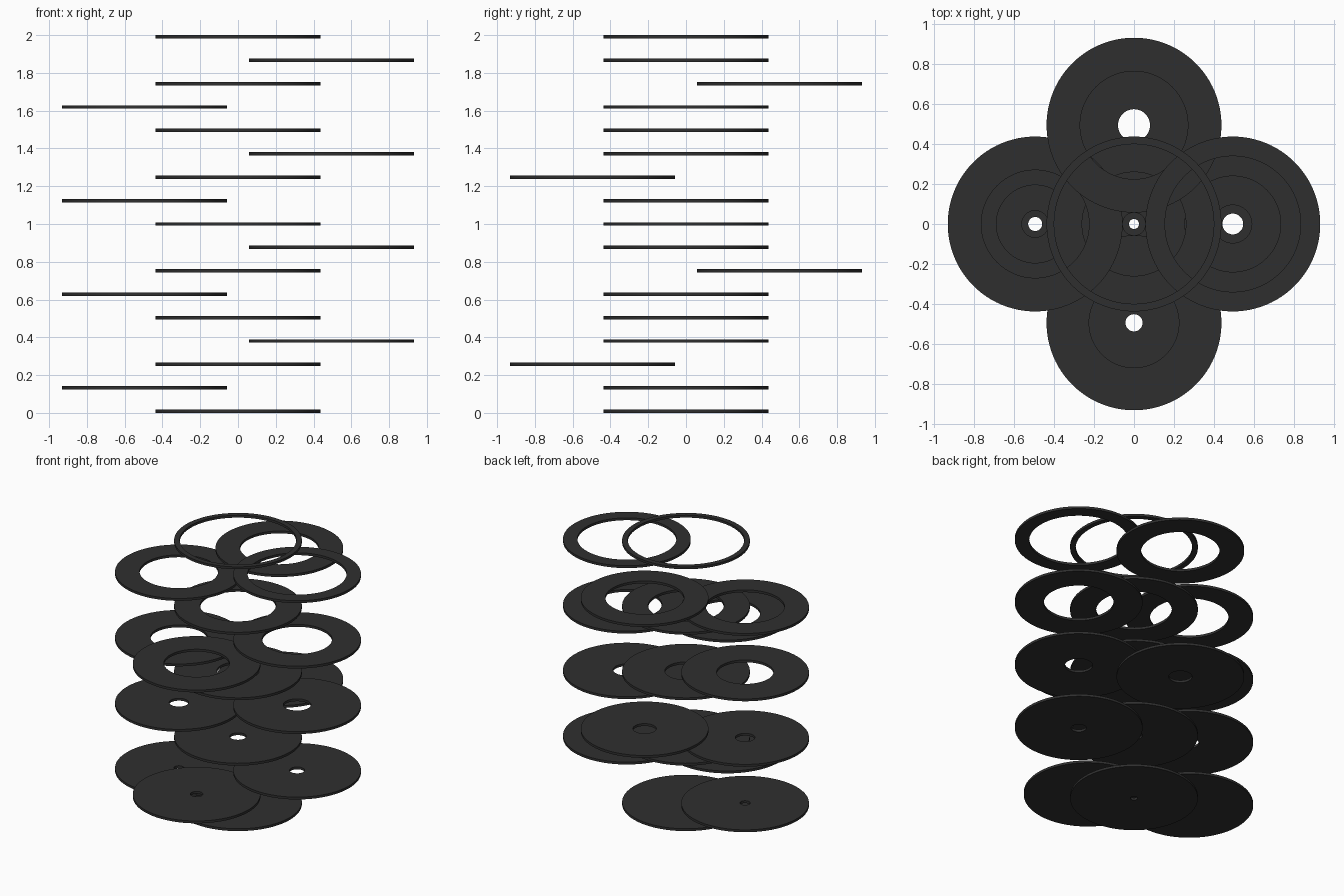
import bpy
import bmesh
import math

cube = bpy.data.objects.get("Cube")
if cube:
    bpy.data.objects.remove(cube, do_unlink=True)

SEGMENTS = 96
OUTER = 0.438
THICK = 0.018
OFFSET = 0.495
STEP = (2 - THICK) / 16

# Dark grey material shared by every ring
grey = bpy.data.materials.new("dark_grey")
grey.use_nodes = True
colour = (0.028, 0.028, 0.028, 1)
grey.diffuse_color = colour
grey.node_tree.nodes["Principled BSDF"].inputs["Base Color"].default_value = colour


def make_ring(name, x, y, z, hole):
    """Flat washer: a rectangular section turned around the z axis."""
    bm = bmesh.new()
    section = [(hole, 0), (OUTER, 0), (OUTER, THICK), (hole, THICK)]
    verts = [bm.verts.new((r, 0, h)) for r, h in section]
    edges = [bm.edges.new((verts[i], verts[(i + 1) % 4])) for i in range(4)]
    bmesh.ops.spin(bm, geom=verts + edges, cent=(0, 0, 0), axis=(0, 0, 1),
                   angle=math.tau, steps=SEGMENTS, use_merge=True)
    bmesh.ops.remove_doubles(bm, verts=bm.verts, dist=0.0001)
    bmesh.ops.recalc_face_normals(bm, faces=bm.faces)
    mesh = bpy.data.meshes.new(name)
    bm.to_mesh(mesh)
    bm.free()
    mesh.materials.append(grey)
    ring = bpy.data.objects.new(name, mesh)
    ring.location = (x, y, z)
    bpy.context.collection.objects.link(ring)
    ring.select_set(True)
    bpy.context.view_layer.objects.active = ring


# Hole radius of each ring, from the bottom up
holes = [0.025, 0.035, 0.043, 0.052, 0.057, 0.067, 0.08, 0.095, 0.145,
         0.195, 0.225, 0.24, 0.26, 0.27, 0.27, 0.34, 0.4]

# Rings step through centre, right, front or back, and left
places = [("centre", 0, 0), ("right", -1, 0), ("front", 0, -1), ("left", 1, 0),
          ("centre", 0, 0), ("right", -1, 0), ("back", 0, 1), ("left", 1, 0)]

bpy.ops.object.select_all(action="DESELECT")
for i, hole in enumerate(holes):
    side, dx, dy = places[i % len(places)]
    make_ring(f"{side}_ring_{i + 1}", dx * OFFSET, dy * OFFSET, i * STEP, hole)

bpy.ops.object.shade_smooth_by_angle(angle=math.radians(30))
